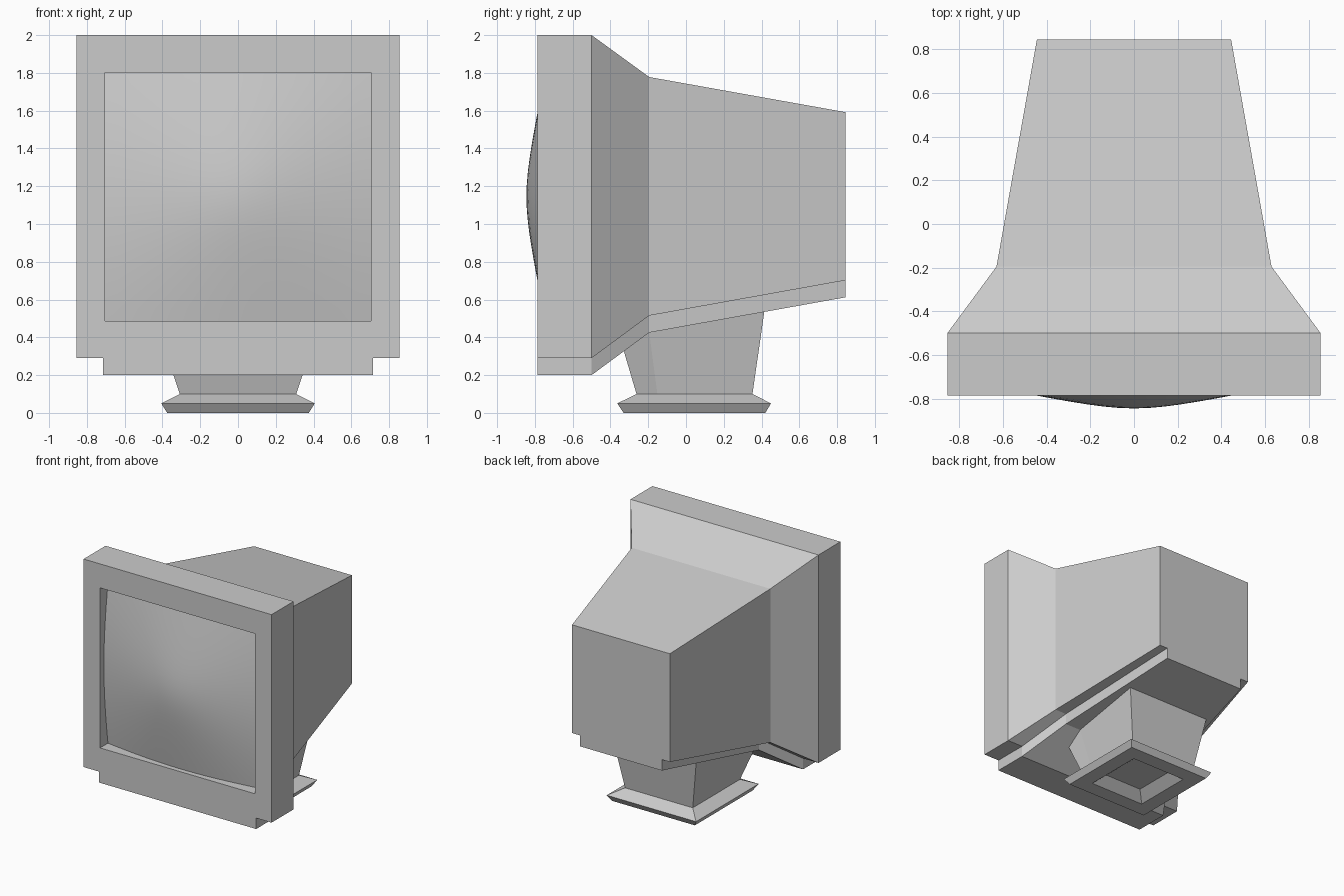
import bpy, bmesh
from math import sqrt

old = bpy.data.objects.get("Cube")
if old:
    bpy.data.objects.remove(old, do_unlink=True)

grey = bpy.data.materials.new("light_grey_plastic")
grey.use_nodes = True
COLOUR = (0.6, 0.6, 0.6, 1)
grey.diffuse_color = COLOUR
grey.node_tree.nodes["Principled BSDF"].inputs["Base Color"].default_value = COLOUR


def finish(bm, name):
    bmesh.ops.recalc_face_normals(bm, faces=bm.faces)
    mesh = bpy.data.meshes.new(name)
    bm.to_mesh(mesh)
    bm.free()
    mesh.materials.append(grey)
    obj = bpy.data.objects.new(name, mesh)
    bpy.context.collection.objects.link(obj)
    return obj


def loft(name, rings):
    """Skin a row of equal rings and cap both ends."""
    bm = bmesh.new()
    loops = [[bm.verts.new(p) for p in ring] for ring in rings]
    for a, b in zip(loops, loops[1:]):
        for i in range(len(a)):
            j = (i + 1) % len(a)
            bm.faces.new((a[i], a[j], b[j], b[i]))
    bm.faces.new(loops[0])
    bm.faces.new(loops[-1])
    return finish(bm, name)


# Housing: notched cross-section tapering towards the back
def housing_ring(y, half, bottom, top):
    foot, step = half * 0.836, bottom + 0.09
    right = [(foot, bottom), (foot, step), (half, step), (half, top)]
    left = [(-x, z) for x, z in reversed(right)]
    return [(x, y, z) for x, z in right + left]


housing = loft("housing", [
    housing_ring(-0.785, 0.855, 0.2, 2.0),
    housing_ring(-0.5, 0.855, 0.2, 2.0),
    housing_ring(-0.195, 0.63, 0.425, 1.778),
    housing_ring(0.845, 0.445, 0.612, 1.592),
])

# Screen opening cut into the bezel
W, LOW, HIGH = 0.705, 0.487, 1.803


def opening_ring(y):
    return [(-W, y, LOW), (W, y, LOW), (W, y, HIGH), (-W, y, HIGH)]


cutter = loft("opening_cutter", [opening_ring(-0.9), opening_ring(-0.66)])
cutter.hide_render = True
cut = housing.modifiers.new("opening", "BOOLEAN")
cut.operation = "DIFFERENCE"
cut.solver = "EXACT"
cut.object = cutter
bpy.context.view_layer.objects.active = housing
bpy.ops.object.modifier_apply(modifier="opening")
bpy.data.objects.remove(cutter, do_unlink=True)

# Bulging glass screen filling the opening
bm = bmesh.new()
bmesh.ops.create_grid(bm, x_segments=20, y_segments=20, size=1)
mid, tall = (LOW + HIGH) / 2, (HIGH - LOW) / 2
for v in bm.verts:
    x, z = v.co.x * W, v.co.y * tall
    sag = sqrt(0.045 ** 2 + 0.21 ** 2 * (x * x + z * z)) - 0.045
    v.co = (x, sag - 0.845, z + mid)
for f in bm.faces:
    f.smooth = True
screen = finish(bm, "screen")
if screen.data.polygons[0].normal.y > 0:
    screen.data.flip_normals()


# Stand: hollow foot, flared rim and neck following the sloped underside
def stand_ring(half, front, back, zf, zm=None, zb=None):
    kink = front + (back - front) * 0.18
    side = [(front, zf), (kink, zf if zm is None else zm), (back, zf if zb is None else zb)]
    return [(half, y, z) for y, z in side] + [(-half, y, z) for y, z in reversed(side)]


loft("stand", [
    stand_ring(0.17, -0.13, 0.22, 0.07),
    stand_ring(0.25, -0.205, 0.295, 0),
    stand_ring(0.375, -0.33, 0.42, 0),
    stand_ring(0.406, -0.364, 0.45, 0.05),
    stand_ring(0.308, -0.262, 0.352, 0.1),
    stand_ring(0.385, -0.33, 0.415, 0.33, 0.435, 0.54),
])
